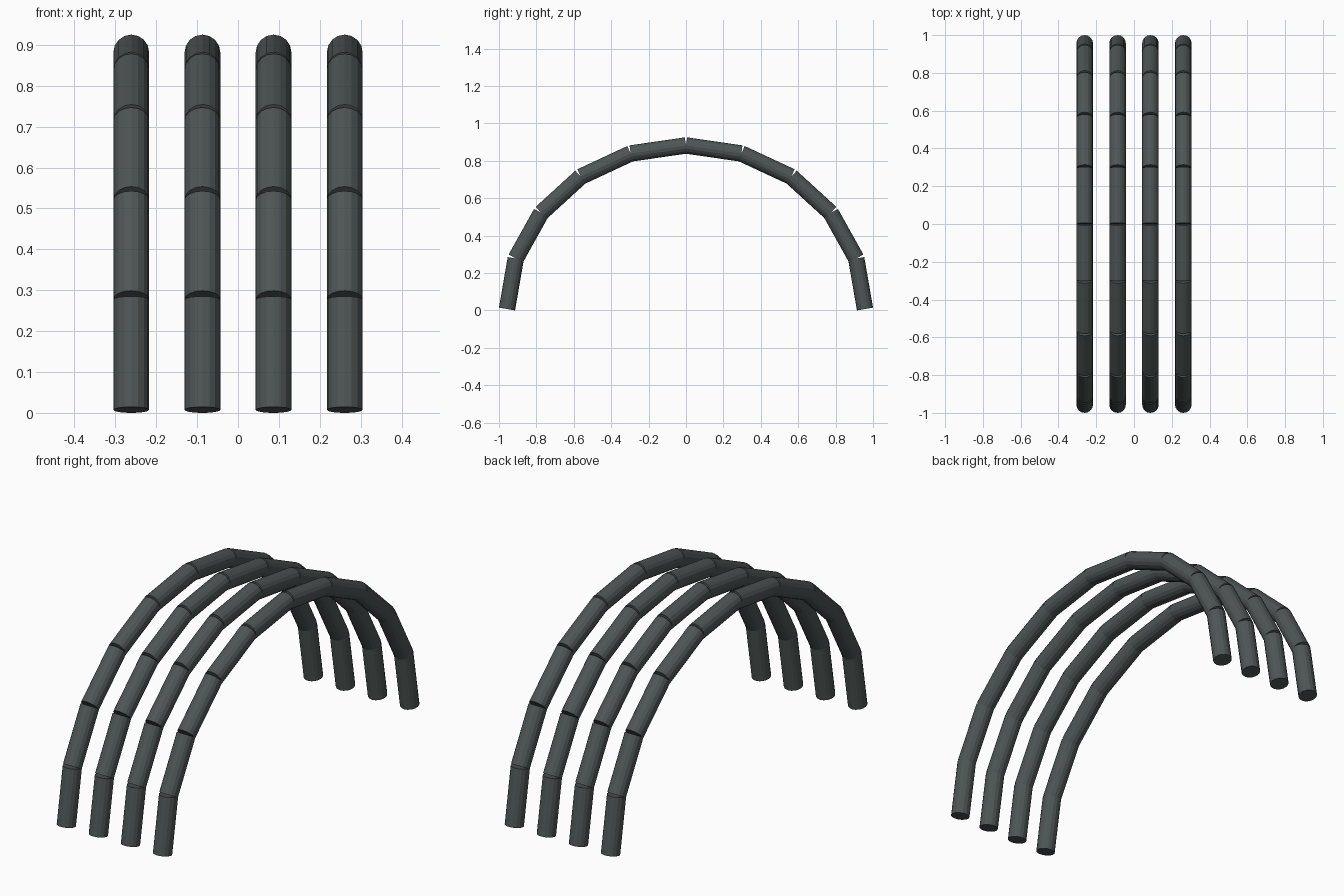
import bpy
import math
from mathutils import Vector

if "Cube" in bpy.data.objects:
    bpy.data.objects.remove(bpy.data.objects["Cube"], do_unlink=True)

SPAN, RISE = 0.957, 0.8745      # half axes of the arch centre line
RADIUS, SIDES = 0.0437, 16
SEGMENTS, ARCHES, SPACING = 10, 4, 0.174
LIFT = 0.0074                   # lets the tilted feet rest on the floor

# Dark metal
metal = bpy.data.materials.new("dark_grey_metal")
metal.use_nodes = True
colour = (0.075, 0.092, 0.089, 1)
metal.diffuse_color = colour
metal.node_tree.nodes["Principled BSDF"].inputs["Base Color"].default_value = colour


def arch_point(k):
    a = math.pi * k / SEGMENTS
    return Vector((0, SPAN * math.cos(a), RISE * math.sin(a) + LIFT))


def tube(name, x, start, end):
    """Straight capped tube between two joints."""
    axis = end - start
    bpy.ops.mesh.primitive_cylinder_add(
        vertices=SIDES, radius=RADIUS, depth=axis.length,
        location=(start + end) / 2 + Vector((x, 0, 0)),
        rotation=(math.atan2(-axis.y, axis.z), 0, 0))
    obj = bpy.context.object
    obj.name = name
    obj.data.materials.append(metal)


# Four arches of straight tubes
for i in range(ARCHES):
    x = (i - (ARCHES - 1) / 2) * SPACING
    for k in range(SEGMENTS):
        tube(f"arch_{i + 1}_tube_{k + 1}", x, arch_point(k), arch_point(k + 1))
